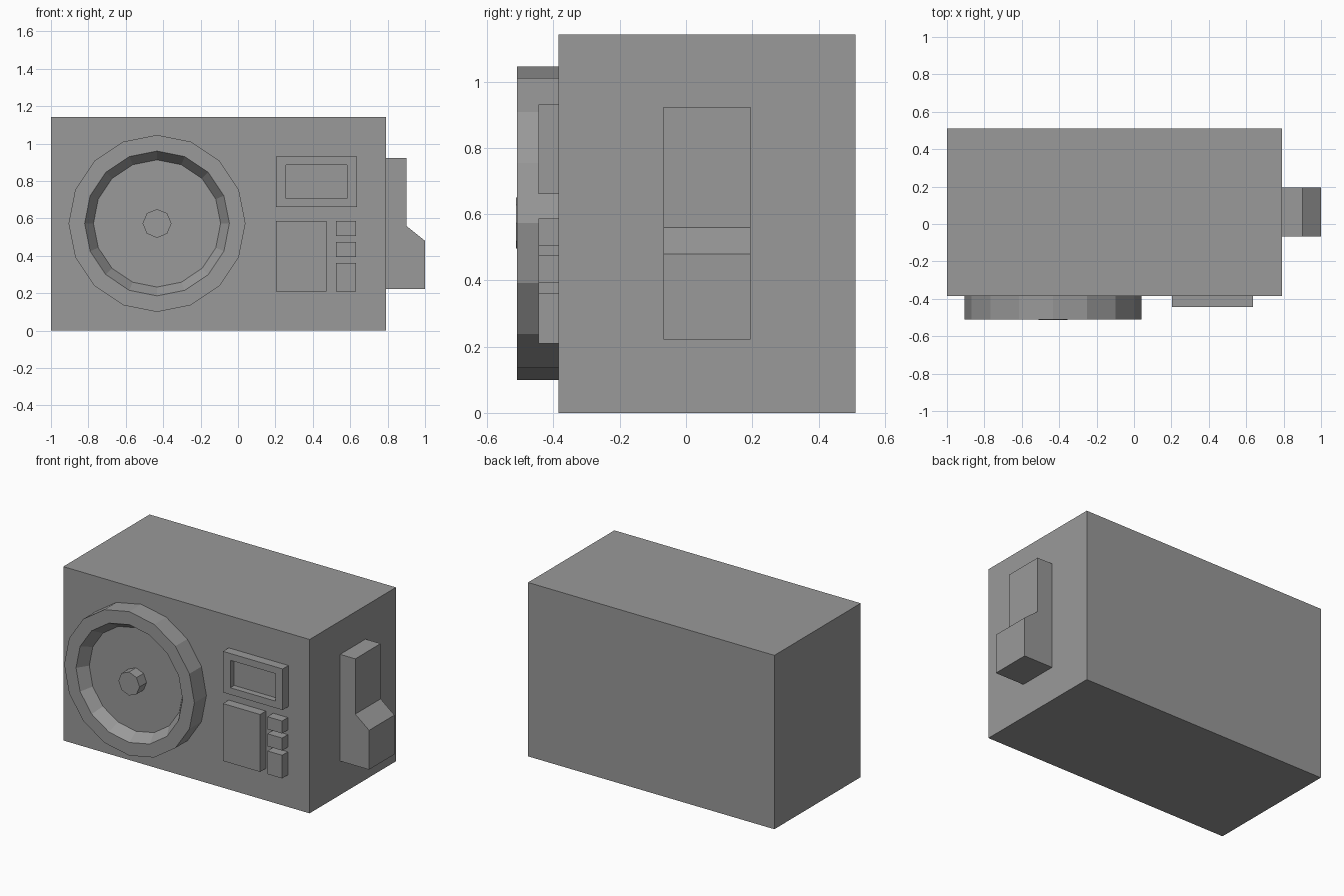
import bpy, bmesh, math

if "Cube" in bpy.data.objects:
    bpy.data.objects.remove(bpy.data.objects["Cube"])

grey = bpy.data.materials.new("mid_grey")
grey.diffuse_color = (0.32, 0.32, 0.32, 1)
grey.use_nodes = True
grey.node_tree.nodes["Principled BSDF"].inputs["Base Color"].default_value = grey.diffuse_color

FRONT = -0.385   # y of the cabinet front
PLATE = -0.445   # y of the raised panel fronts


def loft(name, loops):
    """Join matching vertex loops in order and cap both ends."""
    bm = bmesh.new()
    rings = [[bm.verts.new(p) for p in loop] for loop in loops]
    n = len(rings[0])
    for a, b in zip(rings, rings[1:]):
        for i in range(n):
            j = (i + 1) % n
            bm.faces.new((a[i], a[j], b[j], b[i]))
    bm.faces.new(rings[0][::-1])
    bm.faces.new(rings[-1])
    bmesh.ops.recalc_face_normals(bm, faces=bm.faces)
    mesh = bpy.data.meshes.new(name)
    bm.to_mesh(mesh)
    bm.free()
    mesh.materials.append(grey)
    ob = bpy.data.objects.new(name, mesh)
    bpy.context.collection.objects.link(ob)
    return ob


def rect(x0, x1, z0, z1, y):
    return [(x0, y, z0), (x1, y, z0), (x1, y, z1), (x0, y, z1)]


def circle(r, y, n, cx=-0.433, cz=0.573):
    return [(cx + r * math.cos(math.tau * i / n), y,
             cz + r * math.sin(math.tau * i / n)) for i in range(n)]


def block(name, x0, x1, z0, z1, back=FRONT, front=PLATE):
    return loft(name, [rect(x0, x1, z0, z1, back), rect(x0, x1, z0, z1, front)])


# Main cabinet
block("cabinet", -1.0, 0.79, 0.0, 1.142, 0.511, FRONT)

# Round door: raised rim, sloped inner wall, recessed disc
loft("door_ring", [circle(0.473, FRONT, 16), circle(0.473, -0.51, 16),
                   circle(0.387, -0.51, 16), circle(0.34, -0.44, 16)])
# Octagonal hub in the middle of the door
loft("door_hub", [circle(0.077, -0.44, 8), circle(0.077, -0.513, 8)])

# Display frame with recessed screen
outer, inner = (0.202, 0.636, 0.66, 0.93), (0.256, 0.583, 0.705, 0.885)
loft("display_frame", [rect(*outer, FRONT), rect(*outer, PLATE),
                       rect(*inner, PLATE), rect(*inner, -0.405)])

# Keypad plate and column of buttons
block("keypad", 0.202, 0.472, 0.21, 0.587)
for i, (z0, z1) in enumerate([(0.505, 0.587), (0.393, 0.475), (0.21, 0.362)]):
    block(f"button_{i + 1}", 0.525, 0.632, z0, z1)

# Stepped side box, profile in x-z extruded along y
profile = [(0.79, 0.222), (1.0, 0.222), (1.0, 0.48),
           (0.9, 0.56), (0.9, 0.923), (0.79, 0.923)]
loft("side_box", [[(x, y, z) for x, z in profile] for y in (0.195, -0.068)])
